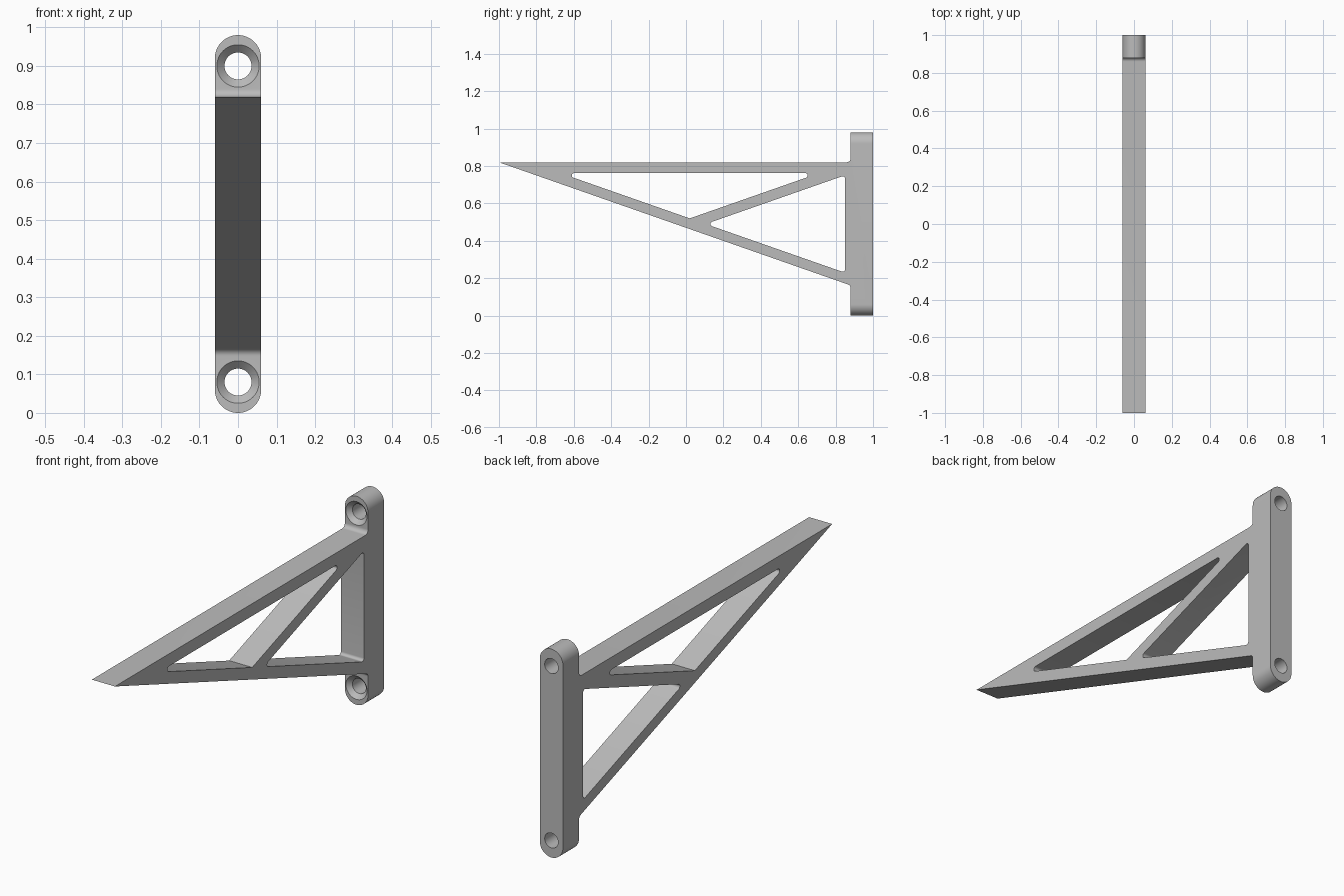
import bpy, bmesh, math
from mathutils import Vector

cube = bpy.data.objects.get("Cube")
if cube:
    bpy.data.objects.remove(cube)

HALF_W = 0.06      # half width of the bracket
HEIGHT = 0.98
SLOPE = 0.35       # slope of both diagonal bars
PLATE_Y = 0.88     # front face of the wall plate
TOP = 0.82         # top of the shelf arm


def rounded(corners, steps=8):
    """Outline from (u, v, radius) corners, each with a tangent arc."""
    out = []
    for i, (u, v, r) in enumerate(corners):
        p = Vector((u, v))
        if r == 0:
            out.append(p)
            continue
        a = (Vector(corners[i - 1][:2]) - p).normalized()
        b = (Vector(corners[(i + 1) % len(corners)][:2]) - p).normalized()
        half = a.angle(b) / 2
        centre = p + (a + b).normalized() * r / math.sin(half)
        start = p + a * r / math.tan(half) - centre
        end = p + b * r / math.tan(half) - centre
        sweep = math.pi - 2 * half
        for k in range(steps + 1):
            t = k / steps
            out.append(centre + (start * math.sin((1 - t) * sweep)
                                 + end * math.sin(t * sweep)) / math.sin(sweep))
    return out


def finish(name, bm):
    bmesh.ops.recalc_face_normals(bm, faces=bm.faces)
    mesh = bpy.data.meshes.new(name)
    bm.to_mesh(mesh)
    bm.free()
    obj = bpy.data.objects.new(name, mesh)
    bpy.context.collection.objects.link(obj)
    return obj


def prism(name, outline, to_3d, depth):
    """Extrude an outline symmetrically; to_3d(u, v, w) places the points."""
    bm = bmesh.new()
    caps = [[bm.verts.new(to_3d(p[0], p[1], w)) for p in outline]
            for w in (-depth, depth)]
    for cap in caps:
        bm.faces.new(cap)
    n = len(outline)
    for i in range(n):
        j = (i + 1) % n
        bm.faces.new((caps[0][i], caps[0][j], caps[1][j], caps[1][i]))
    return finish(name, bm)


def lathe_y(name, rings, z, segs=48):
    """Closed solid of revolution about the y direction from (radius, y)."""
    bm = bmesh.new()
    loops = [[bm.verts.new((r * math.cos(math.tau * k / segs), y,
                            z + r * math.sin(math.tau * k / segs)))
              for k in range(segs)] for r, y in rings]
    bm.faces.new(loops[0])
    bm.faces.new(loops[-1])
    for a, b in zip(loops, loops[1:]):
        for i in range(segs):
            j = (i + 1) % segs
            bm.faces.new((a[i], a[j], b[j], b[i]))
    return finish(name, bm)


def boolean(target, tool, operation):
    mod = target.modifiers.new(operation.lower(), 'BOOLEAN')
    mod.operation = operation
    mod.solver = 'EXACT'
    mod.object = tool
    bpy.context.view_layer.objects.active = target
    bpy.ops.object.modifier_apply(modifier=mod.name)
    bpy.data.objects.remove(tool)


def side(u, v, w):
    return (w, u, v)


def front(u, v, w):
    return (u, w, v)


# Side silhouette: shelf arm, sloping brace and wall plate
brace_end = TOP - SLOPE * (PLATE_Y + 1)
silhouette = rounded([
    (-1, TOP, 0), (PLATE_Y, TOP, 0.02), (PLATE_Y, 1.05, 0), (1, 1.05, 0),
    (1, -0.05, 0), (PLATE_Y, -0.05, 0), (PLATE_Y, brace_end, 0.02)])
bracket = prism("wall_bracket", silhouette, side, 0.1)

# Triangular windows that leave the web strut between them
R = 0.0125
arm_low, brace_in, strut_up, strut_low, plate_in = 0.762, 0.527, 0.513, 0.453, 0.85
apex = (brace_in - strut_up) / (2 * SLOPE)
point = (brace_in - strut_low) / (2 * SLOPE)
upper_window = [((brace_in - arm_low) / SLOPE, arm_low, R),
                ((arm_low - strut_up) / SLOPE, arm_low, R),
                (apex, strut_up + SLOPE * apex, 0)]
rear_window = [(point, strut_low + SLOPE * point, R),
               (plate_in, strut_low + SLOPE * plate_in, R),
               (plate_in, brace_in - SLOPE * plate_in, R)]
for window in (upper_window, rear_window):
    boolean(bracket, prism("window_cutter", rounded(window), side, 0.2), 'DIFFERENCE')

# Trim to the round-ended front outline
arc = [math.pi * k / 32 for k in range(33)]
stadium = [(HALF_W * math.cos(a), HEIGHT - HALF_W + HALF_W * math.sin(a)) for a in arc]
stadium += [(-HALF_W * math.cos(a), HALF_W - HALF_W * math.sin(a)) for a in arc]
boolean(bracket, prism("outline_cutter", stadium, front, 1.2), 'INTERSECT')

# Countersunk screw holes
for z in (0.08, 0.90):
    rings = [(0.065, PLATE_Y - 0.01), (0.035, PLATE_Y + 0.02), (0.035, 1.1)]
    boolean(bracket, lathe_y("screw_cutter", rings, z), 'DIFFERENCE')

# Plain grey finish
grey = bpy.data.materials.new("plain_grey")
grey.use_nodes = True
colour = (0.5, 0.5, 0.5, 1)
grey.diffuse_color = colour
grey.node_tree.nodes["Principled BSDF"].inputs["Base Color"].default_value = colour
bracket.data.materials.clear()
bracket.data.materials.append(grey)

bpy.ops.object.select_all(action='DESELECT')
bracket.select_set(True)
bpy.context.view_layer.objects.active = bracket
bpy.ops.object.shade_smooth_by_angle(angle=math.radians(30))
